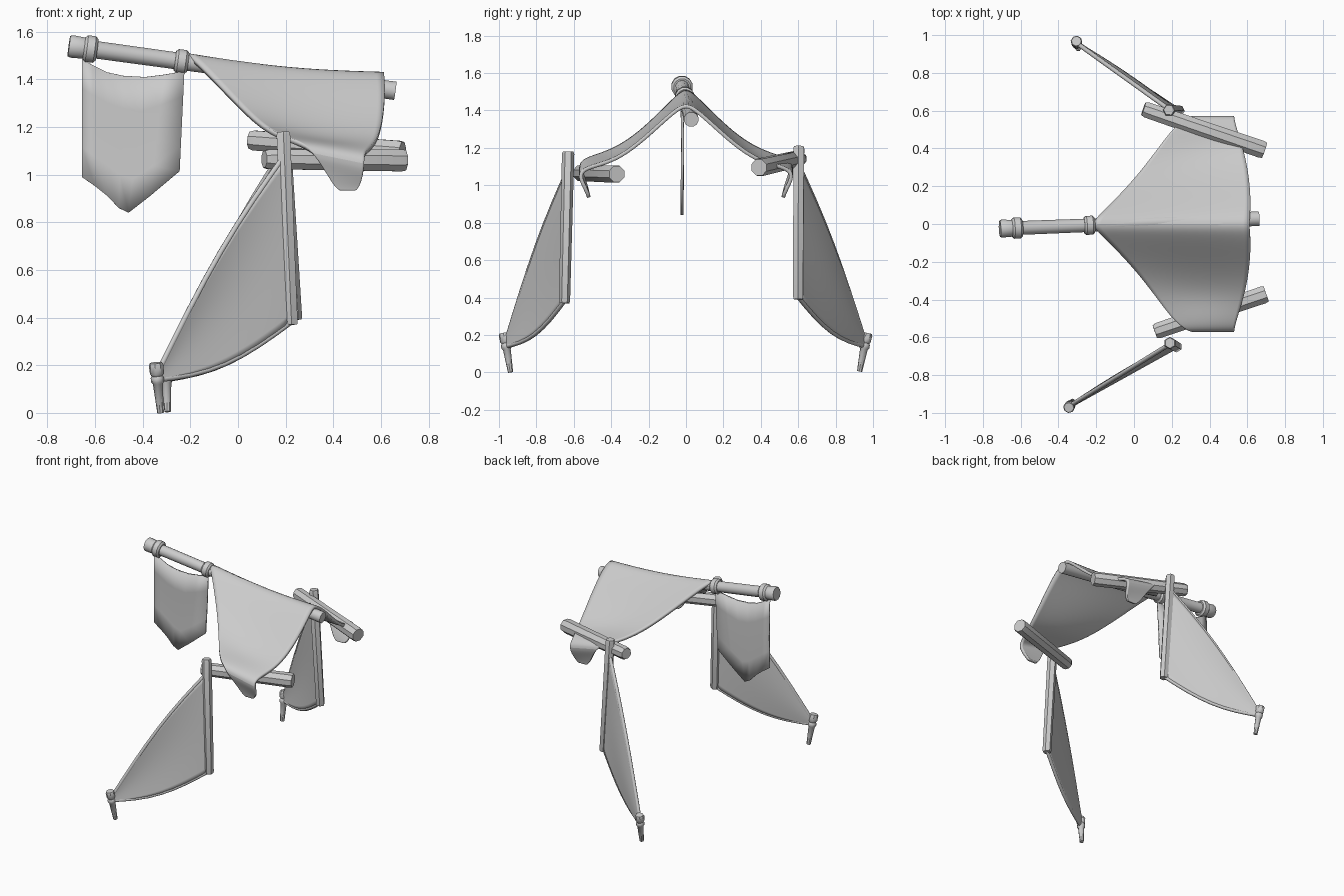
import bpy, bmesh, math
from mathutils import Vector

if "Cube" in bpy.data.objects:
    bpy.data.objects.remove(bpy.data.objects["Cube"])

grey = bpy.data.materials.new("canvas_grey")
grey.diffuse_color = (0.6, 0.6, 0.6, 1)
grey.use_nodes = True
grey.node_tree.nodes["Principled BSDF"].inputs["Base Color"].default_value = grey.diffuse_color


def make_object(name, bm, angle=40):
    bmesh.ops.recalc_face_normals(bm, faces=bm.faces)
    mesh = bpy.data.meshes.new(name)
    bm.to_mesh(mesh)
    bm.free()
    mesh.materials.append(grey)
    ob = bpy.data.objects.new(name, mesh)
    bpy.context.collection.objects.link(ob)
    bpy.ops.object.select_all(action='DESELECT')
    bpy.context.view_layer.objects.active = ob
    ob.select_set(True)
    bpy.ops.object.shade_smooth_by_angle(angle=math.radians(angle))
    return ob


def rod(name, a, b, rings, sides=10, angle=40, squash=1.0):
    """Lathed rod from a to b; rings are (fraction along, radius)."""
    a, b = Vector(a), Vector(b)
    rot = (b - a).to_track_quat('Z', 'Y')
    bm = bmesh.new()
    loops = []
    for t, r in rings:
        c = a.lerp(b, t)
        loops.append([bm.verts.new(c + rot @ Vector((
            r * math.cos(2 * math.pi * (k + .5) / sides),
            squash * r * math.sin(2 * math.pi * (k + .5) / sides), 0)))
            for k in range(sides)])
    for l0, l1 in zip(loops, loops[1:]):
        for k in range(sides):
            n = (k + 1) % sides
            bm.faces.new((l0[k], l0[n], l1[n], l1[k]))
    bm.faces.new(loops[0][::-1])
    bm.faces.new(loops[-1])
    return make_object(name, bm, angle)


def cloth(name, rows, thickness, levels=2):
    """Grid of points turned into smooth cloth with thickness."""
    bm = bmesh.new()
    grid = [[bm.verts.new(p) for p in row] for row in rows]
    for r0, r1 in zip(grid, grid[1:]):
        for k in range(len(r0) - 1):
            bm.faces.new((r0[k], r0[k + 1], r1[k + 1], r1[k]))
    ob = make_object(name, bm, 60)
    if levels:
        sub = ob.modifiers.new("smooth_cloth", 'SUBSURF')
        sub.levels = sub.render_levels = levels
    sol = ob.modifiers.new("thickness", 'SOLIDIFY')
    sol.thickness = thickness
    sol.offset = 0
    return ob


# Ridge pole with flared end and two rope collars
p0, p1 = Vector((-0.71, -0.025, 1.54)), Vector((0.66, 0.028, 1.352))
rod("ridge_pole", p0, p1, [(0, .044), (.008, .049), (.05, .046), (.07, .038),
                           (.5, .036), (1, .04)], 12)
for name, t, r in (("front_collar", .066, .058), ("rear_collar", .345, .052)):
    half = .02
    rod(name, p0.lerp(p1, t - half), p0.lerp(p1, t + half),
        [(0, r * .8), (.2, r), (.8, r), (1, r * .8)], 12)

# Hanging banner with sagging top and pointed bottom
top = [(-.655, 1.485), (-.61, 1.46), (-.55, 1.43), (-.48, 1.415), (-.39, 1.41),
       (-.31, 1.42), (-.225, 1.435)]
bottom = [(-.655, .99), (-.60, .952), (-.55, .912), (-.50, .86), (-.46, .84),
          (-.37, .91), (-.245, 1.015)]
rows = []
for j in range(5):
    t = j / 4
    rows.append([(a[0] + (b[0] - a[0]) * t, -.022 + .004 * math.sin(3 * t),
                  a[1] + (b[1] - a[1]) * t) for a, b in zip(top, bottom)])
cloth("banner", rows, .014, 0)

# Canopy: rows of (y, front edge x, front edge z, rear edge x, rear edge z)
half = [(0, -.23, 1.515, .61, 1.43), (.05, -.175, 1.47, .615, 1.405),
        (.13, -.095, 1.39, .618, 1.335), (.25, .015, 1.275, .608, 1.225),
        (.37, .105, 1.195, .585, 1.14), (.48, .185, 1.155, .55, 1.105),
        (.545, .25, 1.135, .53, 1.085), (.57, .315, 1.095, .53, 1.05),
        (.545, .36, 1.03, .525, .995), (.525, .40, .96, .51, .955),
        (.52, .425, .935, .495, .935)]
rows = []
for sign, part in ((-1, half[:0:-1]), (1, half)):
    for y, xa, za, xb, zb in part:
        row = []
        for k in range(7):
            t = k / 6
            row.append((xa + (xb - xa) * t, sign * y, za + (zb - za) * t
                        - (.018 * math.sin(math.pi * t) if y < .4 else 0)))
        rows.append(row)
cloth("canopy", rows, .02)

# Side parts: beam, post, stake and sail on each side
sides = [
    ("left", (.11, -.57, 1.065), (.70, -.37, 1.06), (.19, -.63, 1.18),
     (.225, -.65, .37), (-.345, -.972, .21), (-.325, -.938, 0)),
    ("right", (.05, .61, 1.145), (.69, .39, 1.095), (.185, .603, 1.21),
     (.24, .60, .39), (-.305, .968, .21), (-.295, .928, .005)),
]
for side, b0, b1, t0, t1, s0, s1 in sides:
    rod(side + "_beam", b0, b1, [(0, .038), (.03, .045), (.97, .05), (1, .046)],
        8, 30)
    rod(side + "_post", t0, t1, [(0, .028), (.015, .033), (.985, .03), (1, .027)],
        6, 20)
    rod(side + "_stake", s0, s1, [(0, .026), (.05, .031), (.22, .029), (.26, .023),
                                  (.3, .028), (.38, .028), (.42, .021), (1, .014)], 8)
    # Sail fans out from the stake to the post, bulging a little at both edges
    t0, t1, s0, s1 = map(Vector, (t0, t1, s0, s1))
    tip = s0.lerp(s1, .28)
    high, low = t0.lerp(t1, .14), t0.lerp(t1, .97)
    rows = []
    for i in range(9):
        u = i / 8
        up = tip.lerp(high, u) + Vector((0, 0, .055 * math.sin(math.pi * u) + .012))
        dn = tip.lerp(low, u) - Vector((0, 0, .055 * math.sin(math.pi * u) + .012))
        side_dir = (high - tip).cross(low - tip).normalized()
        rows.append([up.lerp(dn, v / 5) + side_dir * .012 * math.sin(math.pi * u)
                     * math.sin(math.pi * v / 5) for v in range(6)])
    cloth(side + "_sail", rows, .02)
    # Rolled hem along the lower edge
    n = len(rows)
    for i, name in ((5, "_lower_hem"), (0, "_upper_hem")):
        curve = bpy.data.curves.new(side + name, 'CURVE')
        curve.dimensions = '3D'
        curve.bevel_depth = .012
        curve.bevel_resolution = 2
        curve.use_fill_caps = True
        sp = curve.splines.new('POLY')
        sp.points.add(n - 1)
        for p, r in zip(sp.points, rows):
            p.co = (*r[i], 1)
        curve.materials.append(grey)
        bpy.context.collection.objects.link(bpy.data.objects.new(side + name, curve))
